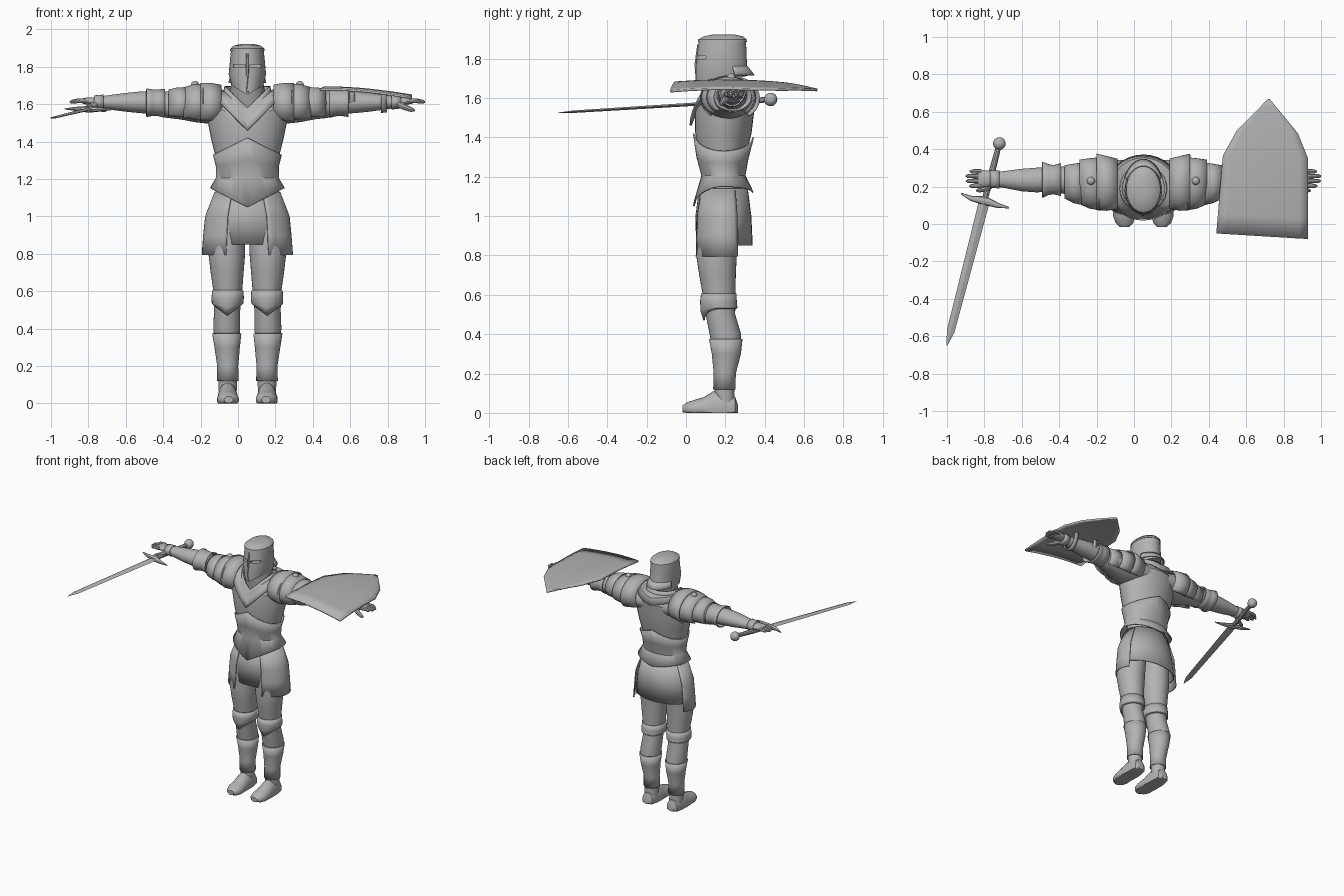
import bpy, bmesh, math
from mathutils import Vector

CX = 0.05  # body symmetry plane


def material(name, v):
    m = bpy.data.materials.new(name)
    m.diffuse_color = (v, v, v, 1)
    return m


STEEL = material("steel_grey", 0.45)
MAIL = material("dark_mail_grey", 0.32)


def emit(name, verts, faces, mat=STEEL, thick=0, angle=35):
    bm = bmesh.new()
    vs = [bm.verts.new((x, y, max(z, 0))) for x, y, z in verts]
    for f in faces:
        bm.faces.new([vs[i] for i in f])
    bmesh.ops.recalc_face_normals(bm, faces=bm.faces)
    me = bpy.data.meshes.new(name)
    bm.to_mesh(me)
    bm.free()
    ob = bpy.data.objects.new(name, me)
    bpy.context.collection.objects.link(ob)
    me.materials.append(mat)
    bpy.ops.object.select_all(action='DESELECT')
    ob.select_set(True)
    bpy.context.view_layer.objects.active = ob
    bpy.ops.object.shade_smooth_by_angle(angle=math.radians(angle))
    if thick:
        so = ob.modifiers.new("thickness", 'SOLIDIFY')
        so.thickness, so.offset = thick, 0
    return ob


def skin(rows, n, closed, caps):
    m = n if closed else n - 1
    faces = [(r * n + i, r * n + (i + 1) % n, (r + 1) * n + (i + 1) % n, (r + 1) * n + i)
             for r in range(rows - 1) for i in range(m)]
    if caps:
        faces += [tuple(range(n)), tuple(range((rows - 1) * n, rows * n))]
    return faces


def loft(name, rings, axis='Z', s=1, n=32, arc=None, thick=0, mat=STEEL):
    """Rings: position, centre a, b, radii a, b, then V-shaped shift at front and back."""
    verts = []
    for p, a, b, ra, rb, *shift in rings:
        df, db = shift or (0, 0)
        for i in range(n):
            t = math.radians(arc[0] + (arc[1] - arc[0]) * i / (n - 1)) if arc else math.tau * i / n
            c, sn = math.cos(t), math.sin(t)
            d = (df if sn < 0 else db) * (1 - abs(c))
            x, y, z = {'Z': (a + ra * c, b + rb * sn, p + d),
                       'X': (p, a + ra * c, b + rb * sn),
                       'Y': (a + ra * c, p, b + rb * sn)}[axis]
            verts.append((CX + s * x, y, z))
    return emit(name, verts, skin(len(rings), n, not arc, not thick), mat, thick)


def tube(name, pts, radii, n=10, flat=1, mat=STEEL, angle=35):
    """Sweep a round or flattened section along points."""
    pts = [Vector(p) for p in pts]
    verts = []
    for i, (p, r) in enumerate(zip(pts, radii)):
        q = (pts[min(i + 1, len(pts) - 1)] - pts[max(i - 1, 0)]).to_track_quat('Z', 'Y')
        for k in range(n):
            t = math.tau * k / n
            verts.append(p + q @ Vector((r * math.cos(t), r * flat * math.sin(t), 0)))
    return emit(name, verts, skin(len(pts), n, True, True), mat, angle=angle)


def ball(name, p, r):
    a = [math.pi * k / 10 for k in range(11)]
    p = Vector(p)
    return tube(name, [p + Vector((0, 0, -r * math.cos(t))) for t in a],
                [max(r * math.sin(t), 0.0005) for t in a], 16)


# Torso armour
loft("breastplate", [(1.06, 0, .19, .15, .10), (1.2, 0, .19, .155, .10), (1.3, 0, .18, .165, .122),
                     (1.42, 0, .19, .195, .143), (1.52, 0, .195, .215, .15),
                     (1.6, 0, .2, .215, .152, -.08, 0), (1.65, 0, .2, .15, .115, -.09, 0)])
loft("waist_plate", [(1.33, 0, .19, .18, .151, .09, .07), (1.27, 0, .185, .165, .128, .03, .02),
                     (1.205, 0, .19, .164, .108), (1.15, 0, .19, .197, .15, -.1, -.03)], thick=.008)
loft("collar", [(1.695, 0, .19, .118, .115, -.115, 0), (1.665, 0, .19, .125, .122, -.105, 0),
                (1.68, 0, .195, .17, .155, -.18, -.03), (1.65, 0, .195, .19, .172, -.19, -.05)], thick=.01)
loft("neck", [(1.56, 0, .19, .115, .105), (1.64, 0, .19, .1, .095), (1.74, 0, .19, .08, .09)], mat=MAIL)

# Skirt and side flaps
loft("skirt", [(1.14, 0, .19, .165, .12), (1.0, 0, .19, .2, .138), (.85, 0, .195, .218, .14)], thick=.008)
for s in (-1, 1):
    loft("side_flap", [(1.13, 0, .19, .172, .128), (1.0, 0, .19, .222, .148), (.9, 0, .19, .232, .152),
                       (.795, 0, .19, .24, .155)], s=s, n=14, arc=(-62, 28), thick=.008)

# Helmet with brow slits and a face ridge
helmet = loft("helmet", [(1.70, 0, .187, .085, .135, -.05, .02), (1.76, 0, .18, .10, .13),
                         (1.885, 0, .185, .088, .12), (1.885, 0, .185, .092, .124),
                         (1.897, 0, .185, .091, .123), (1.913, 0, .19, .072, .1),
                         (1.923, 0, .19, .03, .05)], n=40)
for s in (-1, 1):
    bpy.ops.mesh.primitive_cube_add(size=1, location=(CX + s * .043, .07, 1.805))
    cutter = bpy.context.object
    cutter.name = "eye_slit_cutter"
    cutter.scale = (.06, .1, .016)
    cutter.hide_render = True
    cutter.display_type = 'WIRE'
    bo = helmet.modifiers.new("eye_slit", 'BOOLEAN')
    bo.operation, bo.object, bo.solver = 'DIFFERENCE', cutter, 'EXACT'
tube("face_ridge", [(CX, .062, 1.87), (CX, .05, 1.77), (CX, .052, 1.66)], [.006, .008, .006], 6)
loft("neck_guard", [(1.76, 0, .18, .095, .13), (1.715, 0, .18, .108, .165)], n=20, arc=(25, 155), thick=.008)

for s in (-1, 1):
    # Arms and shoulder plates
    loft("arm", [(.08, .22, 1.58, .12, .075), (.2, .215, 1.595, .132, .1), (.28, .22, 1.597, .118, .093),
                 (.36, .23, 1.595, .093, .076), (.43, .235, 1.597, .072, .07), (.5, .237, 1.608, .064, .06),
                 (.57, .235, 1.61, .066, .058), (.65, .235, 1.61, .06, .05), (.75, .238, 1.61, .044, .037),
                 (.82, .24, 1.612, .036, .026)], 'X', s)
    for a, b, r0, r1, q0, q1 in ((.14, .25, .13, .147, .1, .113), (.235, .34, .138, .115, .107, .09),
                                 (.325, .42, .11, .085, .087, .078)):
        loft("shoulder_plate", [(a, .215, 1.6, r0, q0), ((a + b) / 2, .217, 1.6, (r0 + r1) / 2 + .004, (q0 + q1) / 2 + .004),
                                (b, .225, 1.597, r1, q1)], 'X', s, 28, (-50, 230), .008)
    ball("shoulder_knob", (CX + s * .28, .23, 1.702), .022)
    loft("elbow_guard", [(.44, .237, 1.605, .085, .074), (.48, .237, 1.607, .074, .067),
                         (.51, .237, 1.608, .08, .068), (.54, .237, 1.608, .094, .073)], 'X', s, thick=.007)
    loft("forearm_cuff", [(.77, .238, 1.611, .045, .037), (.82, .24, 1.612, .042, .032)], 'X', s, thick=.006)

    # Hands
    loft("palm", [(.8, .24, 1.613, .034, .024), (.83, .242, 1.615, .044, .022), (.865, .243, 1.617, .046, .018),
                  (.885, .243, 1.617, .042, .012)], 'X', s, 20)
    for y, tip in ((.204, .93), (.23, .948), (.256, .95), (.281, .928)):
        tube("finger", [(CX + s * .865, y, 1.617), (CX + s * .905, y, 1.619),
                        (CX + s * (tip - .01), y, 1.613), (CX + s * tip, y, 1.61)], [.013, .012, .01, .004], 8)
    tube("thumb", [(CX + s * .8, .22, 1.605), (CX + s * .84, .19, 1.585), (CX + s * .88, .18, 1.57),
                   (CX + s * .895, .178, 1.566)], [.02, .016, .012, .004], 8)

    # Legs, knee guards, shin plates and shoes
    loft("leg", [(1.02, .1, .175, .09, .1), (.8, .11, .155, .098, .103), (.7, .108, .16, .088, .093),
                 (.6, .105, .168, .077, .083), (.5, .108, .175, .07, .075), (.4, .11, .2, .072, .08),
                 (.3, .108, .205, .062, .068), (.2, .105, .197, .05, .05), (.1, .105, .195, .05, .05),
                 (.03, .105, .205, .046, .045)], s=s)
    loft("knee_guard", [(.605, .105, .166, .08, .086), (.565, .105, .165, .083, .09),
                        (.535, .106, .168, .081, .09, -.02, 0), (.53, .107, .172, .075, .08, -.06, 0)],
         s=s, thick=.007)
    loft("shin_plate", [(.375, .11, .202, .075, .082), (.3, .108, .205, .065, .071),
                        (.2, .105, .197, .053, .053), (.12, .105, .195, .055, .054)], s=s, thick=.006)
    loft("shoe", [(.264, .105, .02, .025, .02), (.25, .105, .02, .043, .06), (.2, .105, .02, .052, .095),
                  (.14, .105, .02, .054, .09), (.09, .105, .02, .057, .06), (.04, .103, .02, .058, .045),
                  (.005, .101, .02, .047, .034), (-.017, .1, .02, .024, .018)], 'Y', s, 24)

# Curved shield: rows of left and right edge points from base to tip
edges = [(.44, -.05, .93, -.08), (.475, .365, .93, .35), (.55, .5, .875, .485), (.715, .667, .725, .667)]
rows = [[p + (q - p) * k / 4 for p, q in zip(e, f)] for e, f in zip(edges, edges[1:]) for k in range(4)]
rows.append(edges[-1])
grid = []
for xl, yl, xr, yr in rows:
    for k in range(11):
        x, y = xl + (xr - xl) * k / 10, yl + (yr - yl) * k / 10
        z = 1.688 - .042 * max(0, (x - .55) / .38) ** 1.5 - .036 * ((y - .2) / .47) ** 2
        grid.append((x, y, z))
emit("shield", grid, skin(len(rows), 11, False, False), thick=.012)
for x in (.56, .73):
    loft("shield_strap", [(x - .015, .235, 1.665, .072, .108), (x + .015, .235, 1.665, .07, .105)],
         'X', 1, 24, (180, 360), .008)

# Sword held under the right palm
P, T = Vector((-.72, .43, 1.592)), Vector((-1.0, -.65, 1.525))
at = lambda t: P.lerp(T, t)
ball("pommel", P, .034)
tube("grip", [at(0), at(.15), at(.3)], [.014, .018, .015])
tube("blade", [at(.28), at(.93), at(1)], [.029, .021, .002], 4, .3, angle=10)
tube("crossguard", [(-.925, .163, 1.575), (-.87, .137, 1.575), (-.797, .125, 1.573), (-.73, .1, 1.572), (-.668, .087, 1.572)],
     [.004, .014, .024, .014, .004], 10, .8)
